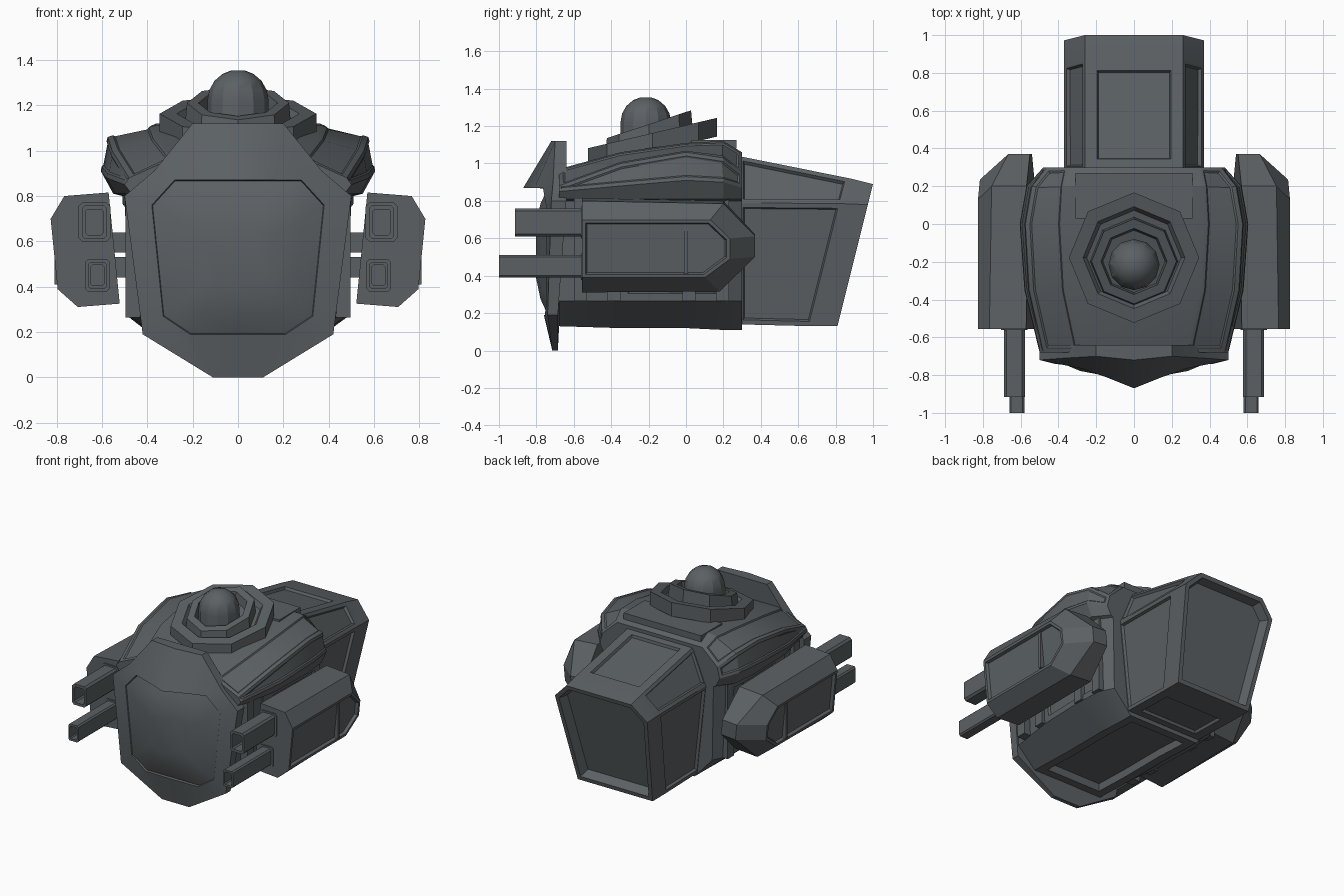
import bpy, bmesh, math

if "Cube" in bpy.data.objects:
    bpy.data.objects.remove(bpy.data.objects["Cube"], do_unlink=True)

metal = bpy.data.materials.new("dark_grey_metal")
metal.use_nodes = True
COLOUR = (0.105, 0.118, 0.126, 1)
metal.diffuse_color = COLOUR
metal.node_tree.nodes["Principled BSDF"].inputs["Base Color"].default_value = COLOUR


def finish(name, bm, mirror=False):
    """Turn a bmesh into a shaded object, optionally mirrored across x."""
    mesh = bpy.data.meshes.new(name)
    bm.to_mesh(mesh)
    bm.free()
    mesh.materials.append(metal)
    obj = bpy.data.objects.new(name, mesh)
    bpy.context.collection.objects.link(obj)
    if mirror:
        obj.modifiers.new("mirror", "MIRROR")
    bpy.ops.object.select_all(action="DESELECT")
    obj.select_set(True)
    bpy.context.view_layer.objects.active = obj
    bpy.ops.object.shade_smooth_by_angle(angle=math.radians(25))


def loft(rings):
    """Bridge equal rings of points; returns bmesh, strips[ring][side], caps."""
    bm = bmesh.new()
    vs = [[bm.verts.new(p) for p in ring] for ring in rings]
    n = len(vs[0])
    strips = [[bm.faces.new((a[k], a[(k + 1) % n], b[(k + 1) % n], b[k]))
               for k in range(n)] for a, b in zip(vs, vs[1:])]
    ends = [bm.faces.new(vs[0][::-1]), bm.faces.new(vs[-1])]
    bmesh.ops.recalc_face_normals(bm, faces=bm.faces[:])
    return bm, strips, ends


def recess(bm, faces, border, depth, bevel=.008):
    """Cut a bevelled panel into a patch of faces."""
    bmesh.ops.inset_region(bm, faces=faces, thickness=border, use_even_offset=True)
    bmesh.ops.inset_region(bm, faces=faces, thickness=bevel, depth=-depth,
                           use_even_offset=True)


def both(half):
    """Complete a half outline with its mirrored points."""
    return half + [(-x, y, z) for x, y, z in reversed(half) if x > 0]


def box(name, lo, hi, mirror=False):
    rings = [[(lo[0], y, lo[2]), (hi[0], y, lo[2]), (hi[0], y, hi[2]), (lo[0], y, hi[2])]
             for y in (lo[1], hi[1])]
    finish(name, loft(rings)[0], mirror)


# Torso with wide shoulders, lofted from front to back
sections = {
    -0.68: [(.28, .13), (.42, .265), (.44, .8), (.47, .81), (.5, .85), (.48, .88), (.28, .97)],
    -0.35: [(.28, .12), (.47, .265), (.5, .8), (.54, .81), (.58, .88), (.555, 1.0), (.35, 1.06)],
    0.0: [(.28, .12), (.48, .265), (.51, .8), (.55, .81), (.605, .91), (.575, 1.06), (.37, 1.11)],
    0.2: [(.28, .11), (.47, .265), (.5, .8), (.53, .81), (.57, .9), (.54, 1.03), (.36, 1.12)],
    0.3: [(.28, .11), (.42, .265), (.43, .8), (.45, .81), (.48, .87), (.46, .95), (.34, 1.06)],
}
bm, strips, ends = loft([both([(x, y, z) for x, z in pts]) for y, pts in sections.items()])
last = 2 * len(sections[0.0]) - 2
for side in (lambda k: k, lambda k: last - k):
    recess(bm, [row[side(1)] for row in strips[1:3]], .04, .015)
    recess(bm, [row[side(4)] for row in strips], .02, .006)
    recess(bm, [row[side(5)] for row in strips], .025, .007)
recess(bm, [row[last + 1] for row in strips[:4]], .06, .05)
finish("torso", bm)

# Flank ribs and rear deck plate
for i, y in enumerate((-.6, -.42, -.02, .16)):
    box(f"flank_rib_{i}", (.4, y, .265), (.495, y + .07, .81), True)
box("rear_deck_plate", (-.31, .03, 1.08), (.31, .27, 1.125))

# Front shield: brow peak above a bulging face plate
outer = [(0, -.72, 1.12), (.2, -.70, 1.12), (.37, -.71, .91), (.5, -.72, .8),
         (.42, -.74, .19), (.11, -.715, 0), (0, -.715, 0)]
rim = [(0, -.87, .87), (.15, -.81, .87), (.28, -.765, .87), (.38, -.745, .76),
       (.33, -.745, .27), (.21, -.755, .19), (0, -.76, .19)]


def plate(scale, y):
    return both([(x * scale, y, .53 + (z - .53) * scale) for x, _, z in rim])


back = [(x, -.64 if z > .5 else -.685, z) for x, y, z in outer]
finish("front_shield", loft([both(back), both(outer), both(rim), plate(.99, -.74),
                             plate(.75, -.778), plate(.4, -.803)])[0])


# Rear engine housing with chamfered top and slanted exhaust
def housing(y, slant, top, shoulder, bottom):
    half = [(.3, bottom), (.37, shoulder), (.26, top)]
    return both([(x, y + slant * (z - bottom), z) for x, z in half])


bm, strips, ends = loft([housing(.28, 0, 1.04, .79, .14),
                         housing(.68, .25, .92, .785, .13),
                         housing(.81, .25, .89, .78, .13)])
for k, border in ((0, .025), (1, .025), (2, .065), (3, .025), (4, .025), (5, .07)):
    recess(bm, [strips[0][k]], border, .018)
recess(bm, [ends[1]], .03, .06, .025)
finish("engine_housing", bm)

# Side pods: layered from the inner wall to the small outer face
inner = [(-.555, .815), (.2, .8), (.37, .62), (.37, .51), (.18, .33), (-.555, .325)]
small = [(-.555, .72), (.13, .72), (.235, .62), (.235, .51), (.1, .41), (-.555, .41)]
middle_x = (.74, .73, .66, .66, .72, .73)


def lean(x, y, z):
    return (x + (z - .56) * .1, y, z - (x - .55) * .08)


bm, strips, ends = loft([[lean(.545, y, z) for y, z in inner],
                         [lean(x, y, z) for x, (y, z) in zip(middle_x, inner)],
                         [lean(.81, y, z) for y, z in small]])
recess(bm, [ends[1]], .018, .02)
finish("side_pod", bm, True)
box("pod_panel_bar", (.775, -.01, .41), (.808, .01, .68), True)
for i, z in enumerate((.44, .55)):
    box(f"pod_strut_{i}", (.4, -.3, z), (.6, .1, z + .09), True)


# Twin gun barrels: chamfered square tubes with hollow muzzles
def square(cx, cz, w, h, y):
    c = .25 * min(w, h)
    quarter = [(w, h - c), (w - c, h)]
    pts = quarter + [(-x, z) for x, z in quarter[::-1]]
    pts += [(-x, -z) for x, z in pts]
    return [(cx + x, y, cz + z) for x, z in pts]


for name, cx, cz, w, h, tip in (("upper", .633, .685, .055, .075, -.915),
                                ("lower", .62, .45, .04, .06, -1.0)):
    tube = [square(cx, cz, w, h, -.5), square(cx, cz, w, h, tip),
            square(cx, cz, w * .72, h * .75, tip), square(cx, cz, w * .72, h * .75, tip + .12)]
    finish(f"{name}_barrel", loft(tube)[0], True)
    collar = [square(cx, cz, w + .015, h + .012, y) for y in (-.54, -.562)]
    finish(f"{name}_barrel_collar", loft(collar)[0], True)


# Roof turret: two eight-sided rings with raked tops around a domed sensor
def turret_part(name, profile, y, z, rake, sides=8):
    angles = [math.tau * k / sides for k in range(sides)]
    rings = [[(r * math.cos(a), y + r * math.sin(a), z + h + rake * r * math.sin(a))
              for a in angles] for r, h in profile]
    finish(name, loft(rings)[0])


turret_part("turret_base", [(.345, -.1), (.345, 0), (.27, 0), (.25, -.03)],
            -.178, 1.163, .235)
turret_part("turret_ring", [(.235, -.1), (.225, .01), (.175, .01), (.165, -.05)],
            -.198, 1.2, .33)
arc = [math.radians(a) for a in (0, 20, 40, 60, 78)]
dome = [(.135, -.1)] + [(.135 * math.cos(a), .137 * math.sin(a)) for a in arc]
turret_part("sensor_dome", dome, -.215, 1.22, 0, 12)
